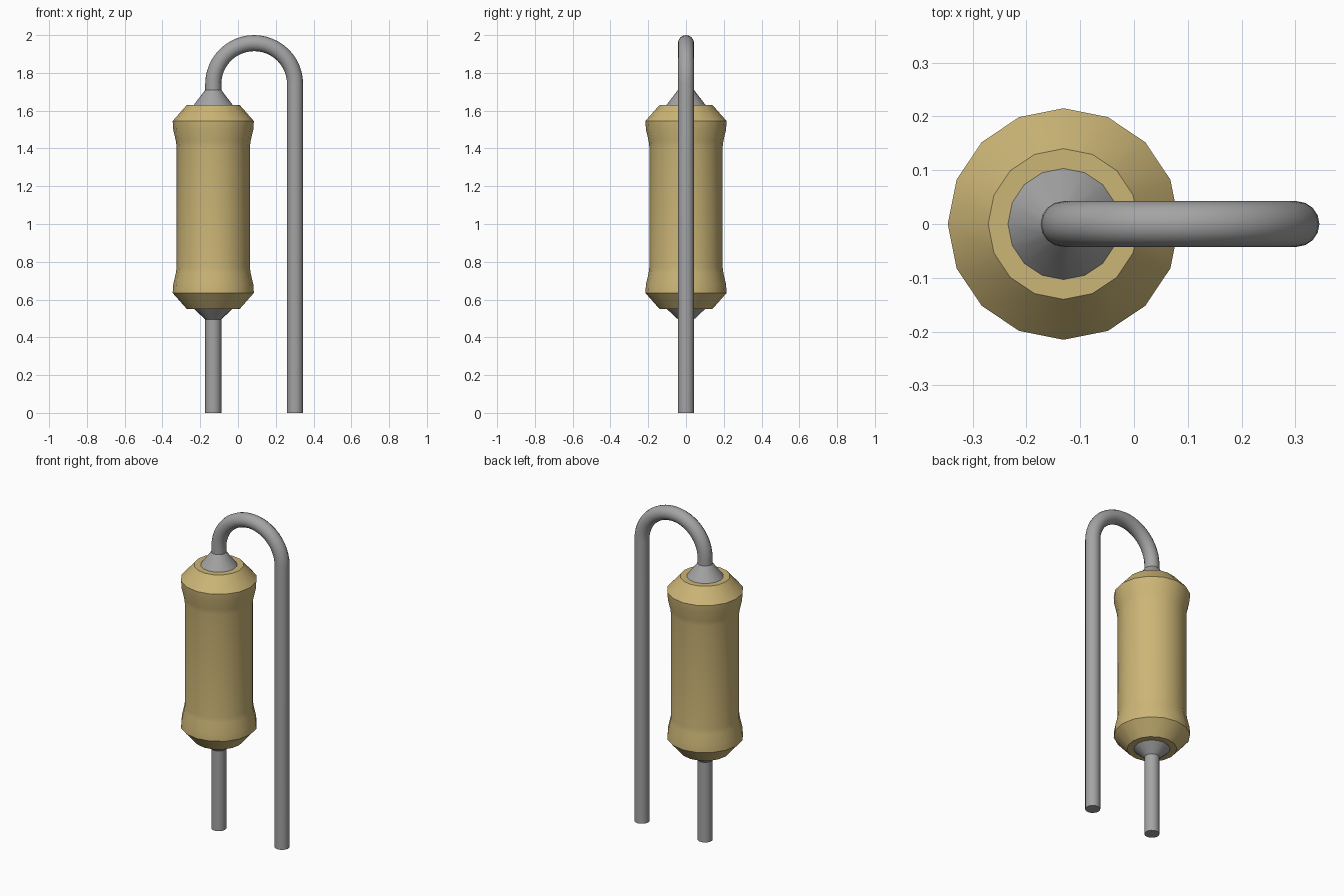
import bpy, bmesh
from math import pi, sin, cos, radians
from mathutils import Vector

default = bpy.data.objects.get("Cube")
if default:
    bpy.data.objects.remove(default)

SIDES = 16
BODY_X, LEG_X = -0.131, 0.302
WIRE_R = 0.0425


def material(name, rgb):
    m = bpy.data.materials.new(name)
    m.use_nodes = True
    m.diffuse_color = (*rgb, 1)
    m.node_tree.nodes["Principled BSDF"].inputs["Base Color"].default_value = (*rgb, 1)
    return m


def skin(name, rings, mat):
    """Bridge a list of vertex rings into a capped, smooth-shaded solid."""
    bm = bmesh.new()
    loops = [[bm.verts.new(p) for p in ring] for ring in rings]
    for a, b in zip(loops, loops[1:]):
        for i in range(SIDES):
            j = (i + 1) % SIDES
            bm.faces.new((a[i], a[j], b[j], b[i]))
    bm.faces.new(loops[0])
    bm.faces.new(loops[-1])
    bmesh.ops.recalc_face_normals(bm, faces=bm.faces)
    mesh = bpy.data.meshes.new(name)
    bm.to_mesh(mesh)
    bm.free()
    mesh.materials.append(mat)
    obj = bpy.data.objects.new(name, mesh)
    bpy.context.collection.objects.link(obj)
    bpy.ops.object.select_all(action='DESELECT')
    obj.select_set(True)
    bpy.context.view_layer.objects.active = obj
    bpy.ops.object.shade_smooth_by_angle(angle=radians(32))
    return obj


def ring(centre, radius, across=Vector((1, 0, 0))):
    """Circle around centre, spanned by the given direction and the y axis."""
    side = Vector((0, 1, 0))
    angles = [2 * pi * i / SIDES for i in range(SIDES)]
    return [Vector(centre) + radius * (across * cos(a) + side * sin(a)) for a in angles]


def lathe(name, profile, mat):
    return skin(name, [ring((BODY_X, 0, z), r) for r, z in profile], mat)


tan = material("tan coating", (0.60, 0.46, 0.18))
metal = material("grey metal", (0.37, 0.37, 0.37))

# Waisted body, mirrored about its middle height
MIDDLE = 1.09
half = [(0.14, 0.54), (0.215, 0.455), (0.212, 0.41), (0.198, 0.35), (0.194, 0.32)]
profile = [(r, MIDDLE - h) for r, h in half] + [(r, MIDDLE + h) for r, h in reversed(half)]
lathe("resistor_body", profile, tan)

# Conical collars where the wire enters the body
lathe("top_collar", [(0.107, 1.625), (WIRE_R, 1.71)], metal)
lathe("bottom_collar", [(WIRE_R, 0.495), (0.107, 0.555)], metal)

# Straight lower lead
lathe("lower_lead", [(WIRE_R, 0), (WIRE_R, 0.52)], metal)

# Upper lead bends over in a half circle and runs down to the ground
bend_r = (LEG_X - BODY_X) / 2
bend_x = (LEG_X + BODY_X) / 2
bend_z = 2 - WIRE_R - bend_r
rings = [ring((BODY_X, 0, 1.69), WIRE_R, Vector((-1, 0, 0)))]
STEPS = 24
for k in range(STEPS + 1):
    a = pi * (1 - k / STEPS)
    out = Vector((cos(a), 0, sin(a)))
    rings.append(ring(Vector((bend_x, 0, bend_z)) + out * bend_r, WIRE_R, out))
rings.append(ring((LEG_X, 0, 0), WIRE_R))
skin("bent_lead", rings, metal)
